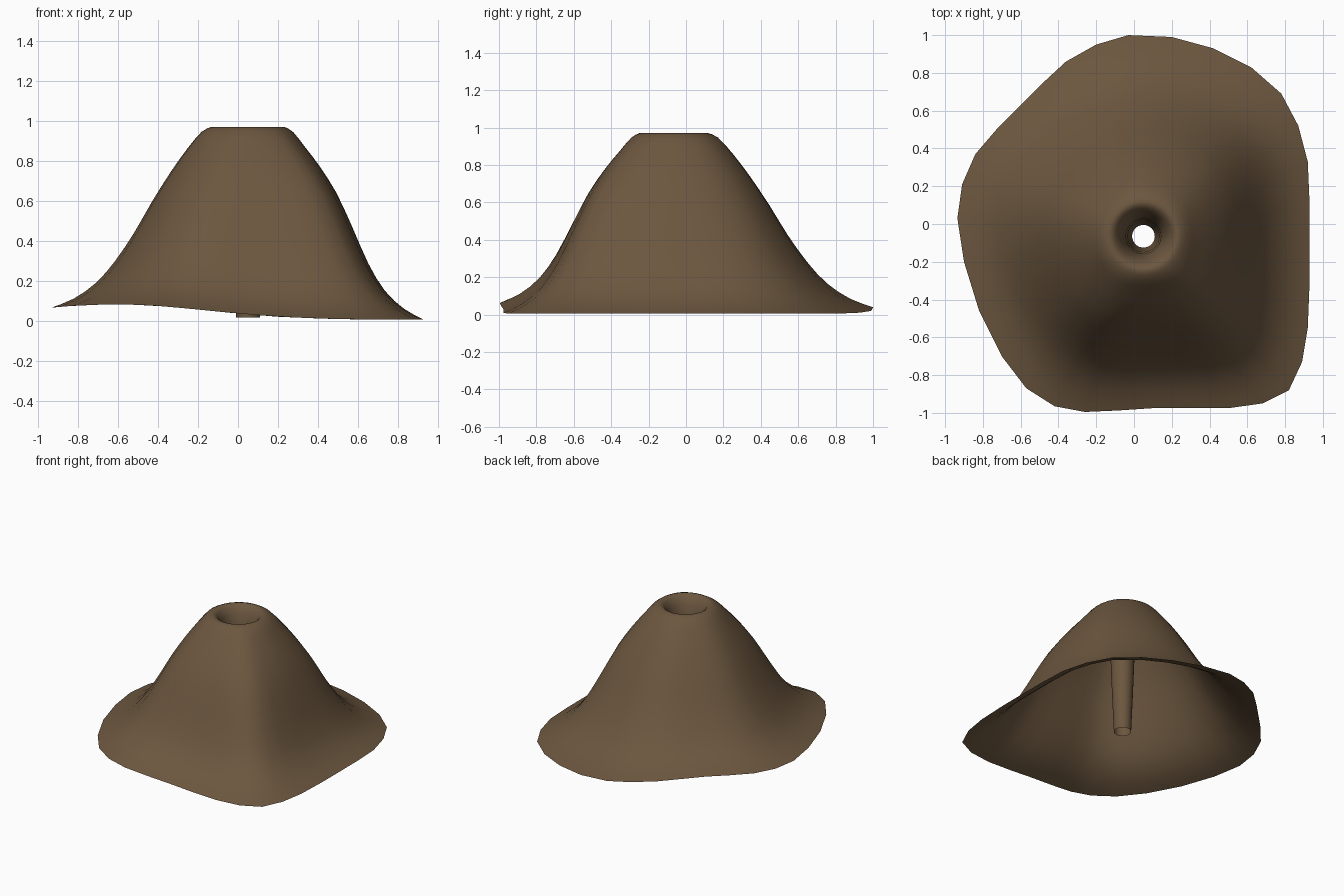
import bpy, bmesh, math

if "Cube" in bpy.data.objects:
    bpy.data.objects.remove(bpy.data.objects["Cube"])

CX, CY, TOP, LIP = 0.05, -0.065, 0.97, 0.185

# Skirt outline seen from above
OUTLINE = [(-.03, 1), (-.2, .95), (-.36, .86), (-.49, .74), (-.6, .63), (-.72, .51),
           (-.84, .37), (-.91, .21), (-.935, .03), (-.9, -.2), (-.82, -.46), (-.7, -.7),
           (-.57, -.87), (-.42, -.965), (-.26, -.995), (-.08, -.987), (.1, -.975),
           (.3, -.975), (.5, -.975), (.68, -.95), (.82, -.88), (.89, -.73), (.92, -.55),
           (.93, -.3), (.93, -.1), (.93, .1), (.92, .33), (.87, .52), (.78, .69),
           (.62, .83), (.42, .93), (.2, .99)]

# Height of the skirt edge along x
EDGE = [(-1, .06), (-.8, .077), (-.6, .083), (-.4, .075), (-.2, .056), (0, .036),
        (.2, .02), (.4, .011), (.6, .006), (1, .006)]

# Slope profiles (0 = lip, 1 = skirt edge): steep front-right and gentle back-left
T = [0, .06, .15, .25, .37, .48, .6, .72, .86, 1]
STEEP = [1, .974, .892, .797, .66, .49, .293, .15, .055, 0]
GENTLE = [1, .974, .88, .756, .588, .418, .26, .138, .05, 0]

# Crater and vent pipe: radius, height
CRATER = [(.06, .015), (.072, .3), (.083, .6), (.093, .78), (.105, .85),
          (.125, .91), (.15, .955), (.17, .968)]


def linear(pts, x):
    for (a, fa), (b, fb) in zip(pts, pts[1:]):
        if x <= b:
            return fa + (fb - fa) * (x - a) / (b - a)
    return pts[-1][1]


def refine(v):
    # Insert smooth midpoints between the profile values
    out = []
    for i in range(len(v) - 1):
        p, n = v[max(i - 1, 0)], v[min(i + 2, len(v) - 1)]
        out += [v[i], (9 * (v[i] + v[i + 1]) - p - n) / 16]
    return out + [v[-1]]


t_fine, steep, gentle = refine(T), refine(STEEP), refine(GENTLE)
columns = []
for x, y in OUTLINE:
    a, reach = math.atan2(y - CY, x - CX), math.hypot(x - CX, y - CY)
    edge = linear(EDGE, x)
    w = min(1, max(0, .5 + .7 * math.cos(a + math.pi / 4)))
    profile = list(CRATER)
    for t, s, g in zip(t_fine, steep, gentle):
        h = w * s + (1 - w) * g
        profile.append((LIP + t * (reach - LIP), edge + h * (TOP - edge)))
    columns.append([(CX + r * math.cos(a), CY + r * math.sin(a), z) for r, z in profile])

# Mound with crater and pipe as one open shell
bm = bmesh.new()
grid = [[bm.verts.new(p) for p in col] for col in columns]
for i, col in enumerate(grid):
    nxt = grid[(i + 1) % len(grid)]
    for j in range(len(col) - 1):
        bm.faces.new((col[j], col[j + 1], nxt[j + 1], nxt[j]))
for f in bm.faces:
    f.smooth = True
bm.normal_update()
# Outer slope should face upwards
if sum(f.normal.z for f in bm.faces) < 0:
    bmesh.ops.reverse_faces(bm, faces=bm.faces[:])
mesh = bpy.data.meshes.new("crater_mound")
bm.to_mesh(mesh)
bm.free()
mound = bpy.data.objects.new("crater_mound", mesh)
bpy.context.collection.objects.link(mound)

brown = bpy.data.materials.new("brown_earth")
brown.diffuse_color = (.15, .095, .05, 1)
brown.use_nodes = True
brown.node_tree.nodes["Principled BSDF"].inputs["Base Color"].default_value = brown.diffuse_color
mesh.materials.append(brown)
